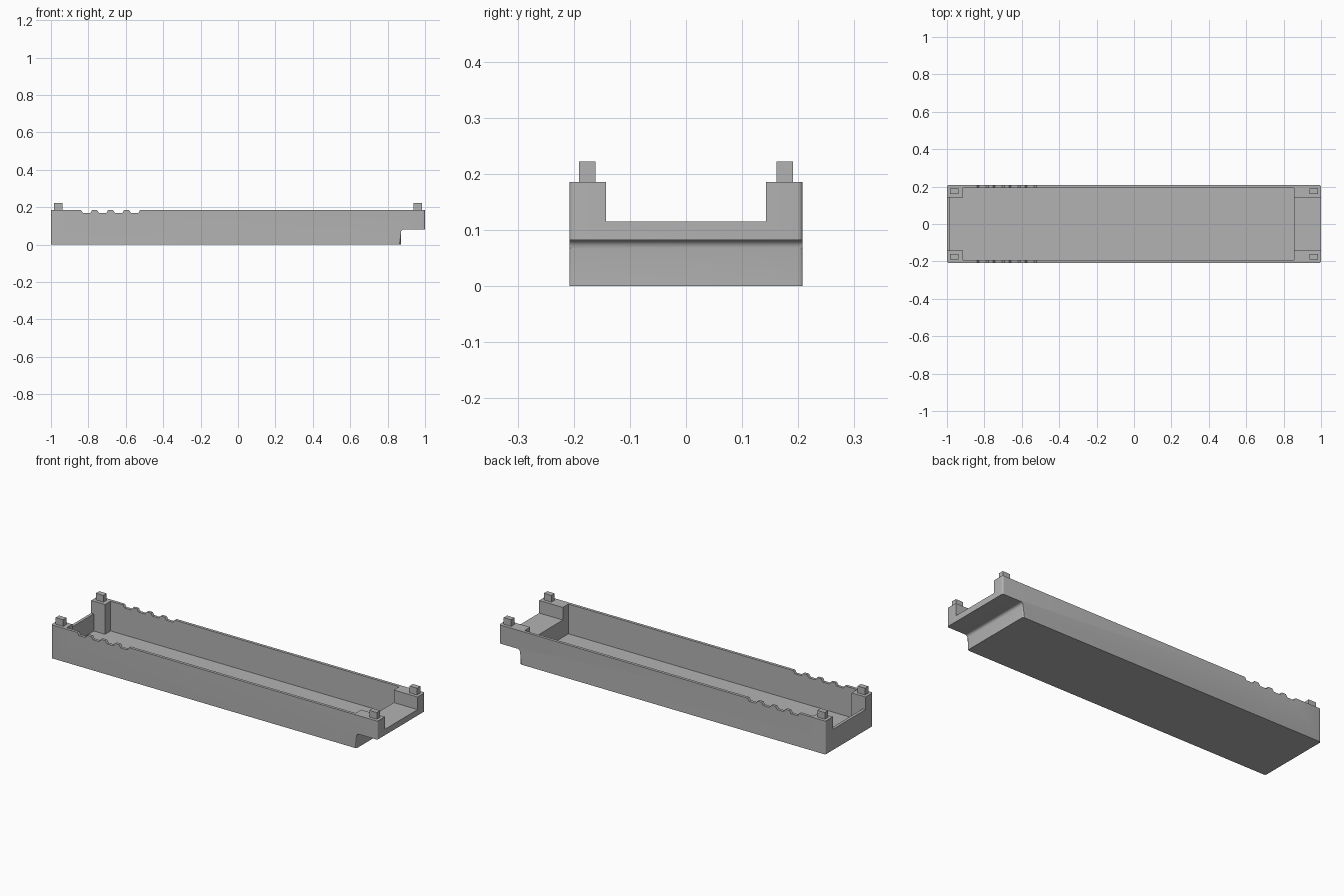
import bpy, bmesh, math

cube = bpy.data.objects.get("Cube")
if cube:
    bpy.data.objects.remove(cube, do_unlink=True)

grey = bpy.data.materials.new("plain grey")
grey.use_nodes = True
GREY = (0.45, 0.45, 0.45, 1)
grey.diffuse_color = GREY
grey.node_tree.nodes["Principled BSDF"].inputs["Base Color"].default_value = GREY

HALF_W, TOP, FLOOR, SHELF = 0.208, 0.185, 0.02, 0.115
INNER, GAP = 0.192, 0.143


def prism(name, points, direction, round_edges=0):
    """Extrude a closed outline and optionally round its vertical end edges."""
    bm = bmesh.new()
    face = bm.faces.new([bm.verts.new(p) for p in points])
    ext = bmesh.ops.extrude_face_region(bm, geom=[face])
    verts = [v for v in ext["geom"] if isinstance(v, bmesh.types.BMVert)]
    bmesh.ops.translate(bm, verts=verts, vec=direction)
    bmesh.ops.recalc_face_normals(bm, faces=bm.faces)
    if round_edges:
        ends = [e for e in bm.edges
                if abs(e.verts[0].co.x - e.verts[1].co.x) < 1e-5
                and abs(e.verts[0].co.y - e.verts[1].co.y) < 1e-5
                and abs(e.verts[0].co.z - e.verts[1].co.z) > 0.05]
        bmesh.ops.bevel(bm, geom=ends, offset=round_edges, segments=4,
                        profile=0.5, affect='EDGES')
    mesh = bpy.data.meshes.new(name)
    bm.to_mesh(mesh)
    bm.free()
    mesh.materials.append(grey)
    obj = bpy.data.objects.new(name, mesh)
    bpy.context.collection.objects.link(obj)
    return obj


def box(name, x0, x1, y0, y1, z0, z1):
    return prism(name, [(x0, y0, z0), (x1, y0, z0), (x1, y1, z0), (x0, y1, z0)],
                 (0, 0, z1 - z0))


# side outline: flat base, filleted step under one end, row of dips in the rim
STEP_X, STEP_Z, FILLET = 0.872, 0.082, 0.014
outline = [(-1, 0), (STEP_X, 0)]
for i in range(6):
    a = math.pi - i * math.pi / 10
    outline.append((STEP_X + FILLET + FILLET * math.cos(a),
                    STEP_Z - FILLET + FILLET * math.sin(a)))
outline += [(1, STEP_Z), (1, TOP)]
for k in range(4):
    centre = -0.553 - k * 0.0855
    for side in (1, -1):
        slope = [(0.031 - 0.012 * t / 4,
                  TOP - 0.0075 * (1 - math.cos(math.pi * t / 4))) for t in range(5)]
        for dx, z in (slope if side == 1 else reversed(slope)):
            outline.append((centre + side * dx, z))
outline.append((-1, TOP))
tray = prism("tray", [(x, -HALF_W, z) for x, z in outline], (0, 2 * HALF_W, 0), 0.009)

# hollow interior, leaving a solid post in two corners
plan = [(-0.984, -GAP), (-0.915, -GAP), (-0.915, -INNER), (0.855, -INNER),
        (0.855, INNER), (-0.915, INNER), (-0.915, GAP), (-0.984, GAP)]
cavity = prism("cavity_cutter", [(x, y, FLOOR) for x, y in plan], (0, 0, 0.5))
opening = box("end_opening_cutter", -1.2, 1.2, -GAP, GAP, SHELF, 0.6)
for cutter in (cavity, opening):
    cutter.hide_render = True
    mod = tray.modifiers.new(cutter.name, 'BOOLEAN')
    mod.operation = 'DIFFERENCE'
    mod.solver = 'EXACT'
    mod.object = cutter
    bpy.context.view_layer.objects.active = tray
    bpy.ops.object.modifier_apply(modifier=mod.name)
    bpy.data.objects.remove(cutter, do_unlink=True)

bpy.ops.object.select_all(action='DESELECT')
tray.select_set(True)
bpy.context.view_layer.objects.active = tray
bpy.ops.object.shade_smooth_by_angle(angle=math.radians(30))

# locating pegs on the four corners
for sx, end in ((-1, "right"), (1, "left")):
    for sy, face in ((-1, "front"), (1, "back")):
        x, y = sx * 0.961, sy * 0.176
        box(f"{face}_{end}_peg", x - 0.023, x + 0.023, y - 0.0145, y + 0.0145,
            TOP - 0.005, 0.222)
